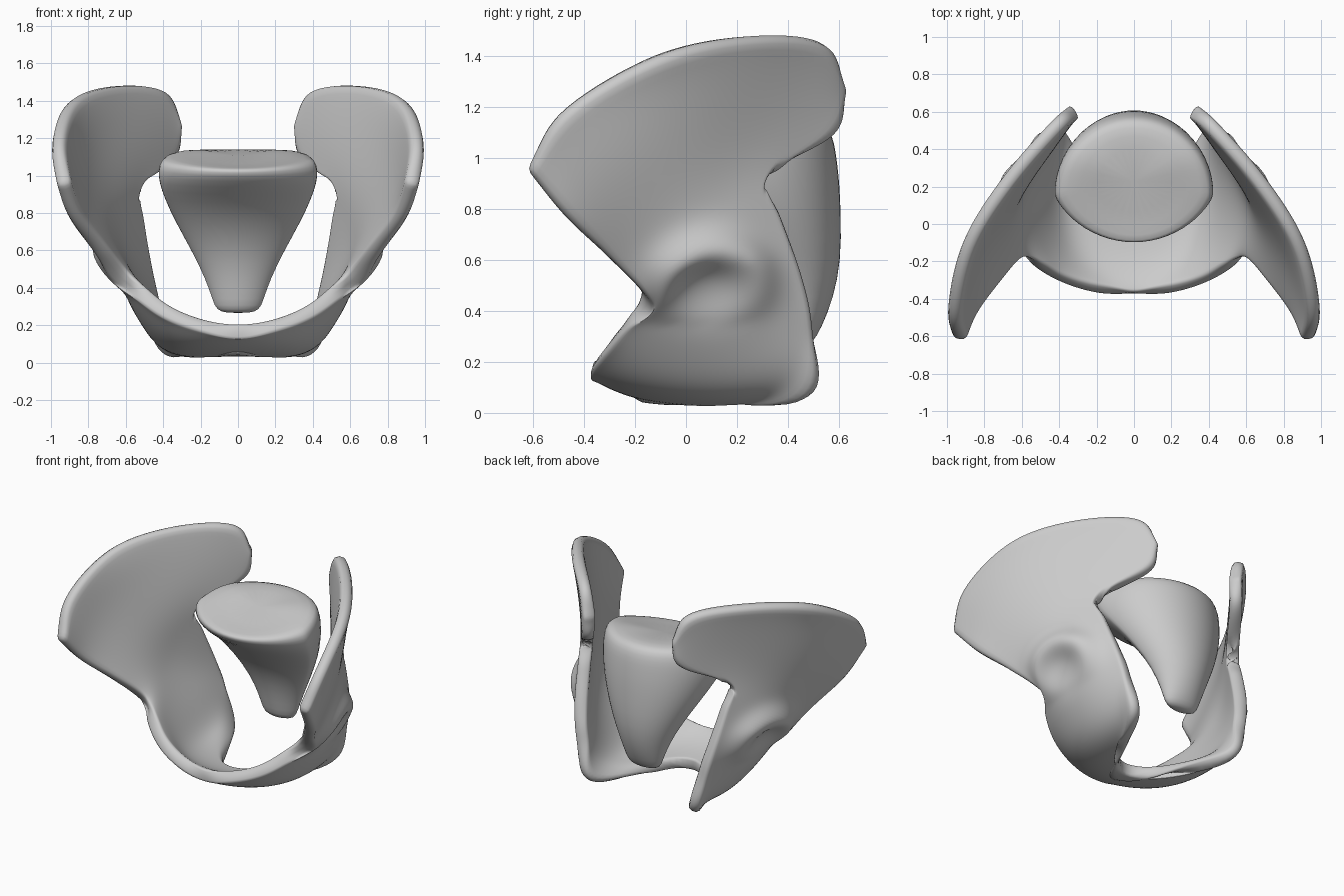
import bpy, bmesh, math
from mathutils import Vector as V

if "Cube" in bpy.data.objects:
    bpy.data.objects.remove(bpy.data.objects["Cube"])

# Half hip sheet: rows run from crest to midline, points run front to back
HALF = [
    [(.93, -.625, .955), (.968, -.48, 1.19), (.89, -.11, 1.405), (.66, .25, 1.48), (.40, .54, 1.45), (.31, .605, 1.26)],
    [(.87, -.475, .77), (.89, -.30, .98), (.81, -.05, 1.12), (.64, .20, 1.20), (.46, .43, 1.20), (.35, .575, 1.09)],
    [(.74, -.30, .605), (.745, -.16, .73), (.71, .00, .82), (.65, .13, .88), (.59, .24, .92), (.545, .305, .935)],
    [(.61, -.16, .45), (.64, -.06, .52), (.655, .06, .58), (.64, .16, .65), (.59, .26, .71), (.53, .36, .77)],
    [(.50, -.23, .36), (.55, -.10, .38), (.585, .05, .42), (.585, .20, .46), (.55, .33, .50), (.495, .445, .54)],
    [(.38, -.30, .275), (.45, -.16, .25), (.49, .02, .25), (.50, .20, .27), (.485, .36, .31), (.455, .49, .34)],
    [(.21, -.35, .21), (.29, -.24, .14), (.345, -.06, .08), (.375, .15, .045), (.38, .34, .04), (.37, .465, .05)],
    [(0, -.37, .165), (0, -.34, .15), (0, -.31, .13), (0, -.285, .115), (0, -.255, .10), (0, -.225, .085)],
]
THICK = .08


def smooth_path(pts, n):
    """Catmull-Rom curve through pts with n steps per span."""
    p = [V(q) for q in pts]
    p = [2 * p[0] - p[1]] + p + [2 * p[-1] - p[-2]]
    out = []
    for i in range(1, len(p) - 2):
        a, b, c, d = p[i - 1:i + 3]
        for k in range(n):
            t = k / n
            out.append(.5 * (2 * b + (c - a) * t + (2 * a - 5 * b + 4 * c - d) * t * t
                             + (3 * b - a - 3 * c + d) * t ** 3))
    return out + [p[-2]]


def relax(g, times):
    """Even out the inside of a point grid, keeping its border."""
    for _ in range(times):
        old = [r[:] for r in g]
        for j in range(1, len(g) - 1):
            for i in range(1, len(g[0]) - 1):
                near = old[j - 1][i] + old[j + 1][i] + old[j][i - 1] + old[j][i + 1]
                g[j][i] = old[j][i] * .5 + near * .125


def finish(bm, name):
    bmesh.ops.recalc_face_normals(bm, faces=bm.faces[:])
    me = bpy.data.meshes.new(name)
    bm.to_mesh(me)
    bm.free()
    me.shade_smooth()
    ob = bpy.data.objects.new(name, me)
    bpy.context.collection.objects.link(ob)
    sub = ob.modifiers.new("smooth", 'SUBSURF')
    sub.levels = sub.render_levels = 1
    return ob


def socket(p):
    """Thicker body with a raised rim and shallow cup of the hip joint."""
    dy, dz = p.y - .08, p.z - .49
    d = math.hypot(dy, dz * 1.15)
    upper = .5 + .5 * max(-1, min(1, dz / .12))
    return (.03 * math.exp(-(d / .25) ** 2)
            + .065 * upper * math.exp(-((d - .18) / .08) ** 2)
            - .04 * math.exp(-(d / .14) ** 2))


# Hip girdle: both wings and the front arch as one thick sheet
rows = HALF + [[(-x, y, z) for x, y, z in r] for r in HALF[-2::-1]]
rows = [smooth_path(r, 5) for r in rows]
cols = [smooth_path(c, 6) for c in zip(*rows)]
relax(cols, 30)
nv, nu = len(cols), len(cols[0])
bm = bmesh.new()
outer, inner = {}, {}
for j in range(nv):
    for i in range(nu):
        p = cols[j][i]
        du = cols[j][min(i + 1, nu - 1)] - cols[j][max(i - 1, 0)]
        dv = cols[min(j + 1, nv - 1)][i] - cols[max(j - 1, 0)][i]
        n = du.cross(dv).normalized()
        outer[i, j] = bm.verts.new(p + n * (THICK / 2 + socket(p)))
        inner[i, j] = bm.verts.new(p - n * THICK / 2)
for i in range(nu - 1):
    for j in range(nv - 1):
        for g in (outer, inner):
            bm.faces.new((g[i, j], g[i + 1, j], g[i + 1, j + 1], g[i, j + 1]))
edge = ([(i, 0) for i in range(nu - 1)] + [(nu - 1, j) for j in range(nv - 1)]
        + [(i, nv - 1) for i in range(nu - 1, 0, -1)] + [(0, j) for j in range(nv - 1, 0, -1)])
for a, b in zip(edge, edge[1:] + edge[:1]):
    bm.faces.new((outer[a], outer[b], inner[b], inner[a]))
finish(bm, "hip_girdle")

# Sacrum: stacked rings (half width, front y, widest y, back y, front z, back z)
RINGS = [
    (.20, .05, .20, .42, 1.055, 1.14), (.38, -.08, .17, .53, 1.04, 1.14),
    (.415, -.105, .16, .565, 1.03, 1.115), (.43, -.10, .16, .585, 1.00, 1.06),
    (.425, -.03, .18, .595, .94, .99), (.395, .09, .24, .605, .86, .90),
    (.34, .21, .32, .61, .75, .77), (.25, .31, .40, .61, .60, .60),
    (.175, .36, .44, .58, .45, .45), (.135, .385, .45, .53, .33, .33),
    (.115, .40, .45, .50, .28, .28), (.06, .43, .45, .47, .265, .265),
]
bm = bmesh.new()
N = 28
loops = []
for w, yf, yc, yb, zf, zb in RINGS:
    ring = []
    for k in range(N):
        a = 2 * math.pi * k / N
        s = math.sin(a)
        # rounded back, more pointed front
        y = yc + (s * (yb - yc) if s > 0 else -abs(s) ** 1.4 * (yc - yf))
        t = min(1, (y - yf) / (.72 * (yb - yf)))
        ring.append(bm.verts.new((w * math.cos(a), y, zf + (zb - zf) * t)))
    loops.append(ring)
for lo, hi in zip(loops, loops[1:]):
    for k in range(N):
        m = (k + 1) % N
        bm.faces.new((lo[k], lo[m], hi[m], hi[k]))
bm.faces.new(loops[0])
bm.faces.new(loops[-1])
finish(bm, "sacrum")
